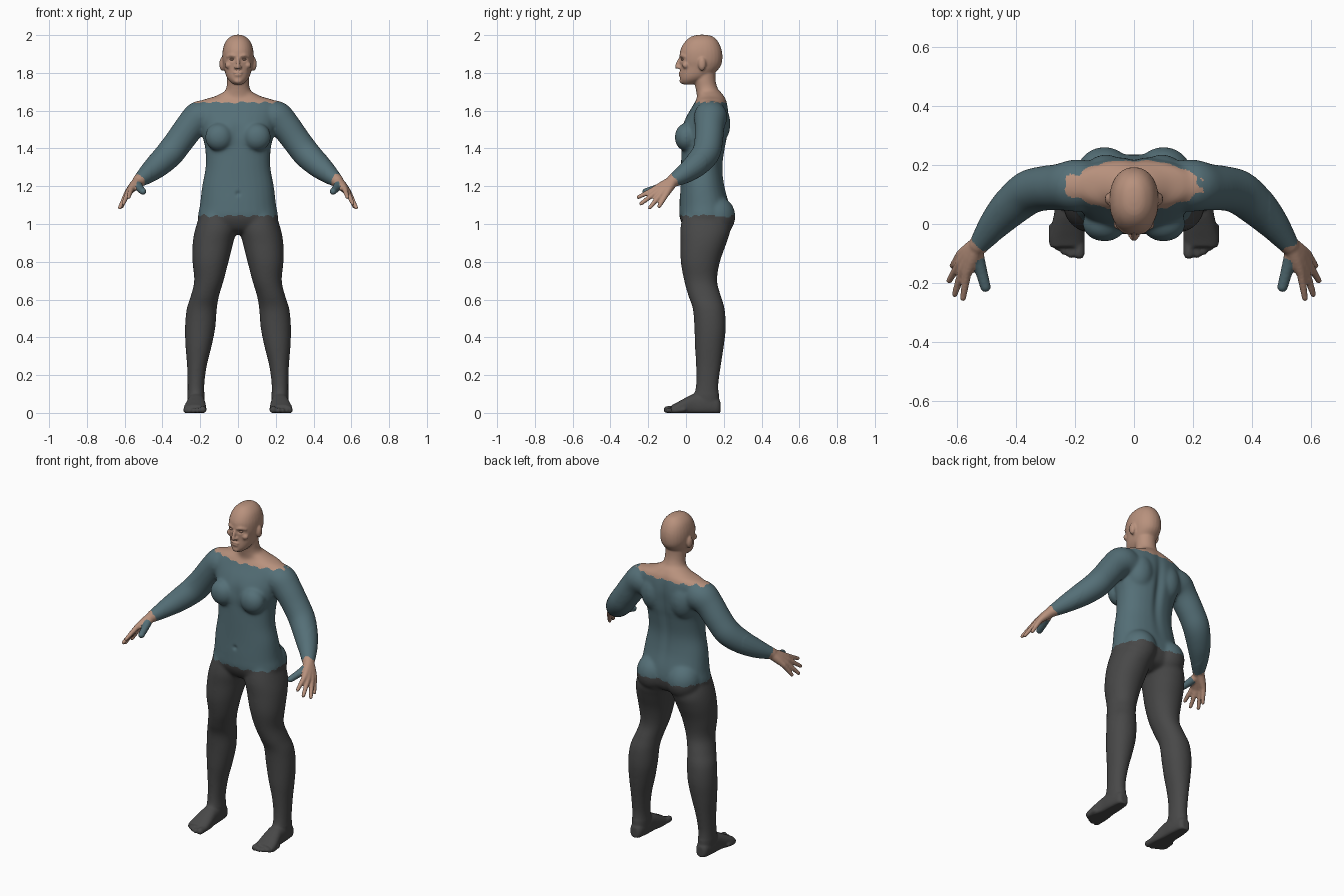
import bpy, bmesh, math
from mathutils import Vector, Matrix

if "Cube" in bpy.data.objects:
    bpy.data.objects.remove(bpy.data.objects["Cube"])

bm = bmesh.new()


def loft(sections, axis=None, power=2.0, steps=5, n=28):
    """Smooth tube through (x, y, z, ra, rb) sections; a fixed axis keeps rings parallel."""
    pts = [sections[0]] + list(sections) + [sections[-1]]
    rows = []
    for i in range(1, len(pts) - 2):
        for k in range(steps):
            t = k / steps
            rows.append([0.5 * (2 * b + (c - a) * t + (2 * a - 5 * b + 4 * c - d) * t * t
                                + (3 * b - a - 3 * c + d) * t ** 3)
                         for a, b, c, d in zip(*pts[i - 1:i + 3])])
    rows.append(list(sections[-1]))
    rings = []
    for i, r in enumerate(rows):
        lo, hi = rows[max(i - 1, 0)], rows[min(i + 1, len(rows) - 1)]
        t = Vector(axis) if axis else (Vector(hi[:3]) - Vector(lo[:3])).normalized()
        ref = Vector((0, 1, 0)) if abs(t.z) > 0.9 else Vector((0, 0, 1))
        u = t.cross(ref).normalized()
        v = t.cross(u)
        ring = []
        for j in range(n):
            a = 2 * math.pi * j / n
            c, s = math.cos(a), math.sin(a)
            c = math.copysign(abs(c) ** (2 / power), c)
            s = math.copysign(abs(s) ** (2 / power), s)
            p = Vector(r[:3]) + u * c * r[3] + v * s * r[4]
            p.z = max(p.z, 0)
            ring.append(bm.verts.new(p))
        rings.append(ring)
    faces = [bm.faces.new((p[j], p[(j + 1) % n], q[(j + 1) % n], q[j]))
             for p, q in zip(rings, rings[1:]) for j in range(n)]
    faces += [bm.faces.new(rings[0]), bm.faces.new(rings[-1])]
    bmesh.ops.recalc_face_normals(bm, faces=faces)


def stack(rows, power=2.0):
    """Upright loft from (z, x_min, x_max, y_front, y_back)."""
    loft([((a + b) / 2, (f + k) / 2, z, abs(b - a) / 2, (k - f) / 2)
          for z, a, b, f, k in rows], (0, 0, 1), power)


def limb(*pts):
    """Round limb from (x, y, z, r) with ball ends."""
    loft([(x, y, z, r, r) for x, y, z, r in pts], n=20)
    for x, y, z, r in (pts[0], pts[-1]):
        ball((x, y, z), (r, r, r))


def ball(c, r):
    m = Matrix.Translation(c) @ Matrix.Diagonal((*r, 1))
    bmesh.ops.create_icosphere(bm, subdivisions=3, radius=1, matrix=m)


# torso from hips to neck base
torso = [(.945, .10, .05, .15), (.97, .18, .0, .21), (1.03, .212, -.033, .235), (1.1, .202, -.035, .23),
         (1.2, .19, -.03, .205), (1.3, .172, -.027, .195), (1.4, .174, -.025, .208), (1.46, .188, -.03, .22),
         (1.52, .2, -.02, .225), (1.57, .21, .002, .227), (1.62, .222, .032, .222),
         (1.655, .19, .052, .214), (1.675, .125, .062, .204), (1.7, .075, .06, .185)]
stack([(z, -w, w, f, b) for z, w, f, b in torso], 2.2)
# neck
stack([(z, -w, w, f, b) for z, w, f, b in
       [(1.64, .1, .06, .2), (1.68, .085, .057, .195), (1.72, .062, .05, .168),
        (1.77, .058, .043, .156), (1.85, .058, .05, .158)]])
# skull and jaw
stack([(z, -w, w, f, b) for z, w, f, b in
       [(2.002, .012, .07, .1), (1.993, .038, .03, .14), (1.965, .066, -.005, .17), (1.92, .081, -.03, .189),
        (1.87, .083, -.033, .192), (1.83, .075, -.03, .18), (1.79, .065, -.032, .14),
        (1.765, .052, -.031, .1), (1.747, .034, -.024, .06), (1.738, .02, -.012, .035)]], 2.15)
# nose, lips and chin
limb((0, -.034, 1.873, .008), (0, -.043, 1.85, .010), (0, -.047, 1.832, .012))
ball((0, -.03, 1.800), (.024, .011, .006))
ball((0, -.029, 1.789), (.021, .011, .006))
ball((0, -.022, 1.757), (.022, .013, .014))

for s in (1, -1):
    # face: brow, nostril, eye, cheek, ear
    limb((s * .012, -.030, 1.888, .007), (s * .035, -.024, 1.893, .008), (s * .056, -.005, 1.886, .007))
    ball((s * .012, -.037, 1.829), (.009, .011, .008))
    ball((s * .05, -.002, 1.84), (.02, .018, .018))
    ball((s * .084, .085, 1.847), (.015, .021, .036))
    # chest, shoulder blade, buttock
    ball((s * .1, .0, 1.46), (.075, .06, .075))
    ball((s * .095, .15, 1.53), (.085, .086, .12))
    ball((s * .1, .16, 1.04), (.1, .102, .11))
    # arm
    limb((s * .15, .13, 1.56, .085), (s * .2, .13, 1.565, .089), (s * .25, .125, 1.52, .08),
         (s * .31, .12, 1.44, .076), (s * .36, .105, 1.375, .075), (s * .42, .055, 1.315, .067),
         (s * .475, -.005, 1.268, .053), (s * .525, -.07, 1.228, .034))
    # palm strands and fingers: knuckle, tip
    for k, t in (((.588, -.103, 1.160), (.615, -.142, 1.093)), ((.588, -.128, 1.163), (.626, -.192, 1.086)),
                 ((.580, -.152, 1.172), (.607, -.238, 1.108)), ((.566, -.168, 1.184), (.579, -.252, 1.142))):
        limb((s * .527, -.07, 1.226, .03), (s * (k[0] * .5 + .265), k[1] * .5 - .036, k[2] * .5 + .613, .024),
             (s * k[0], k[1], k[2], .016))
        limb((s * k[0], k[1], k[2], .0155), (s * t[0], t[1], t[2], .0105))
    # thumb
    limb((s * .535, -.09, 1.213, .024), (s * .520, -.15, 1.19, .021), (s * .503, -.213, 1.172, .018))
    # leg
    stack([(z, s * a, s * b, f, k) for z, a, b, f, k in
           [(1.08, .02, .19, -.01, .2), (.98, .006, .225, -.03, .235), (.9, .025, .24, -.03, .215),
            (.8, .05, .241, -.028, .18), (.7, .076, .232, -.01, .165), (.62, .1, .25, .012, .185),
            (.55, .112, .272, .036, .205), (.45, .12, .281, .044, .211), (.35, .14, .278, .047, .2),
            (.25, .165, .27, .053, .185), (.15, .178, .267, .053, .172), (.08, .177, .267, .04, .176),
            (.02, .18, .262, .04, .175)]], 2.1)
    # foot and toes
    loft([(s * .222, .182, .03, .02, .03), (s * .222, .165, .035, .036, .045), (s * .222, .1, .045, .046, .06),
          (s * .222, .04, .042, .048, .058), (s * .225, -.01, .03, .056, .046), (s * .228, -.05, .02, .06, .034),
          (s * .229, -.078, .016, .055, .024)], (0, 1, 0), 2.4)
    for x, y, r in ((.186, -.1, .019), (.214, -.102, .014), (.236, -.092, .0135), (.257, -.078, .013), (.276, -.06, .013)):
        limb((s * x, y + .05, .018, r), (s * x, y, r - .002, r))

for v in bm.verts:
    v.co.z = max(v.co.z, 0)
mesh = bpy.data.meshes.new("figure")
bm.to_mesh(mesh)
bm.free()
body = bpy.data.objects.new("figure", mesh)
bpy.context.collection.objects.link(body)
bpy.context.view_layer.objects.active = body
body.select_set(True)

# fuse all parts into one skin
mod = body.modifiers.new("fuse", 'REMESH')
mod.mode = 'VOXEL'
mod.voxel_size = 0.006
bpy.ops.object.modifier_apply(modifier="fuse")

# soften everything a little, and the trunk and limb joints more
group = body.vertex_groups.new(name="joints")
group.add([v.index for v in body.data.vertices
           if .1 < v.co.z < 1.72 and abs(v.co.x) < .46], 1, 'REPLACE')
for name, rounds, grp in (("soft", 3, ""), ("blend", 30, "joints")):
    mod = body.modifiers.new(name, 'SMOOTH')
    mod.factor, mod.iterations, mod.vertex_group = 0.5, rounds, grp
    bpy.ops.object.modifier_apply(modifier=name)

# pressed-in details: eye sockets, mouth, spine, breastbone, navel: centre, radii, push
dents = [((0, -.04, 1.795), (.022, .03, .003), (0, .004, 0)),
         ((0, .23, 1.42), (.025, .06, .2), (0, -.016, 0)),
         ((0, -.03, 1.48), (.03, .04, .07), (0, .008, 0)),
         ((0, -.03, 1.16), (.012, .03, .012), (0, .008, 0))]
dents += [((s * .032, -.03, 1.872), (.015, .03, .009), (0, .010, 0)) for s in (1, -1)]
for v in body.data.vertices:
    for c, r, push in dents:
        d = sum(((a - b) / q) ** 2 for a, b, q in zip(v.co, c, r))
        if d < 6:
            v.co += Vector(push) * math.exp(-d)

# flat colours by rule, with ragged garment hems
for name, col in (("skin", (.48, .285, .205)), ("shirt", (.09, .16, .185)), ("trousers", (.065, .065, .065))):
    m = bpy.data.materials.new(name)
    m.diffuse_color = (*col, 1)
    m.use_nodes = True
    m.node_tree.nodes["Principled BSDF"].inputs["Base Color"].default_value = m.diffuse_color
    body.data.materials.append(m)
wrist, along = Vector((.522, -.066, 1.232)), Vector((.55, -.68, -.45)).normalized()
tip0, tip1 = Vector((.527, -.115, 1.203)), Vector((.503, -.213, 1.172))
for f in body.data.polygons:
    p = f.center.copy()
    x = p.x
    p.x = abs(p.x)
    jag = .006 * math.sin(x * 95) + .004 * math.sin(x * 41 + p.y * 130)
    h = min(max((p - tip0).dot(tip1 - tip0) / (tip1 - tip0).length_squared, 0), 1)
    thumb = (p - tip0.lerp(tip1, h)).length < .0245 and (p - tip0).dot(tip1 - tip0) > 0
    if p.z < 1.043 + jag * .8:
        f.material_index = 2
    elif p.x > .45:
        f.material_index = 1 if thumb or (p - wrist).dot(along) < jag else 0
    else:
        f.material_index = 0 if p.z > 1.644 + jag * .7 and p.x < .235 else 1

# eyes set into the sockets
for s, side in ((1, "left"), (-1, "right")):
    bpy.ops.mesh.primitive_uv_sphere_add(segments=20, ring_count=12, radius=1, location=(s * .032, -.0165, 1.871))
    eye = bpy.context.object
    eye.name = side + "_eye"
    eye.scale = (.012, .010, .006)
    eye.data.materials.append(bpy.data.materials["skin"])
    bpy.ops.object.shade_smooth()

# split into garments and skin
bpy.ops.object.select_all(action='DESELECT')
body.select_set(True)
bpy.context.view_layer.objects.active = body
bpy.ops.object.shade_smooth()
bpy.ops.object.mode_set(mode='EDIT')
bpy.ops.mesh.select_all(action='SELECT')
bpy.ops.mesh.separate(type='MATERIAL')
bpy.ops.object.mode_set(mode='OBJECT')
for o in bpy.context.selected_objects:
    o.name = o.data.materials[o.data.polygons[0].material_index].name
